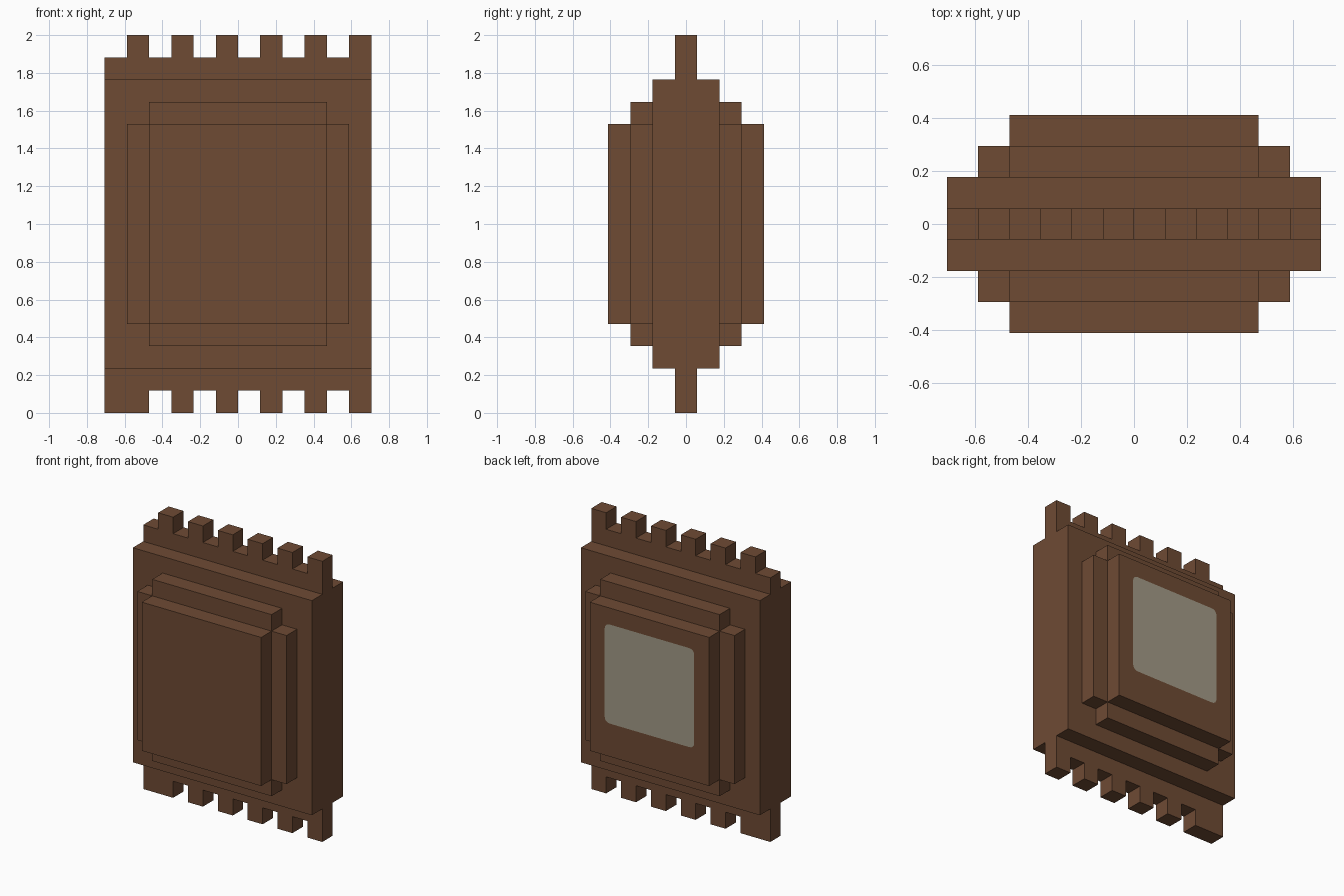
import bpy, bmesh, math
from mathutils import Vector

U = 2 / 17  # one block step; the whole model is 17 steps tall

cube = bpy.data.objects.get("Cube")
if cube:
    bpy.data.objects.remove(cube, do_unlink=True)


def material(name, rgb):
    m = bpy.data.materials.new(name)
    m.use_nodes = True
    color = (*rgb, 1)
    m.diffuse_color = color
    m.node_tree.nodes["Principled BSDF"].inputs["Base Color"].default_value = color
    return m


brown = material("brown", (0.156, 0.069, 0.034))
grey = material("warm_grey", (0.366, 0.328, 0.242))


def finish(bm, name, mats=(brown,)):
    mesh = bpy.data.meshes.new(name)
    bm.to_mesh(mesh)
    bm.free()
    for m in mats:
        mesh.materials.append(m)
    obj = bpy.data.objects.new(name, mesh)
    bpy.context.collection.objects.link(obj)
    return obj


def box_mesh(x, y, z):
    """Box from (min, max) ranges in block steps."""
    bm = bmesh.new()
    bmesh.ops.create_cube(bm, size=1)
    for v in bm.verts:
        v.co = Vector([(r[0] if c < 0 else r[1]) * U for c, r in zip(v.co, (x, y, z))])
    return bm


def box(name, x, y, z):
    return finish(box_mesh(x, y, z), name)


def comb(name, root, gum, tip, teeth):
    """Toothed strip: profile in x/z, extruded through its thickness."""
    profile = [(6, root), (-6, root)]
    if teeth[0][0] > -6:
        profile.append((-6, gum))
    for a, b in teeth:
        if a > -6:
            profile.append((a, gum))
        profile += [(a, tip), (b, tip)]
        if b < 6:
            profile.append((b, gum))
    bm = bmesh.new()
    face = bm.faces.new([bm.verts.new((x * U, -0.5 * U, z * U)) for x, z in profile])
    new = bmesh.ops.extrude_face_region(bm, geom=[face])["geom"]
    bmesh.ops.translate(bm, vec=(0, U, 0),
                        verts=[v for v in new if isinstance(v, bmesh.types.BMVert)])
    bmesh.ops.recalc_face_normals(bm, faces=bm.faces)
    finish(bm, name)


# Main body and the toothed edges above and below it
box("main_body", (-6, 6), (-1.5, 1.5), (2, 15))
singles = [(x, x + 1) for x in range(-3, 6, 2)]
comb("top_teeth", 15, 16, 17, [(-5, -4)] + singles)
comb("bottom_teeth", 2, 1, 0, [(-6, -4)] + singles)

# Stepped layers, the same on the front and the back
for side, near, far in (("front", -2.5, -1.5), ("back", 1.5, 2.5)):
    box(side + "_layer", (-4, 4), (near, far), (3, 14))
    box(side + "_right_rail", (-5, -4), (near, far), (4, 13))
    box(side + "_left_rail", (4, 5), (near, far), (4, 13))
box("front_panel", (-4, 4), (-3.5, -2.5), (4, 13))

# Back panel with a rounded square cut into its outer face
bm = box_mesh((-4, 4), (2.5, 3.5), (4, 13))
outer = max(bm.faces, key=lambda f: f.calc_center_median().y)
rim = list(outer.edges)
bmesh.ops.delete(bm, geom=[outer], context="FACES_ONLY")
half, radius, mid = 3, 0.32, 9
loop = []
for q in range(4):
    corner = math.pi / 4 + q * math.pi / 2
    cx = math.copysign(half - radius, math.cos(corner))
    cz = math.copysign(half - radius, math.sin(corner))
    for i in range(5):
        a = q * math.pi / 2 + i * math.pi / 8
        loop.append(bm.verts.new(((cx + radius * math.cos(a)) * U, 3.5 * U,
                                  (mid + cz + radius * math.sin(a)) * U)))
window = bm.faces.new(loop[::-1])
window.material_index = 1
bmesh.ops.triangle_fill(bm, edges=rim + list(window.edges), use_beauty=True,
                        normal=(0, 1, 0))
bmesh.ops.recalc_face_normals(bm, faces=bm.faces)
finish(bm, "back_panel", (brown, grey))
